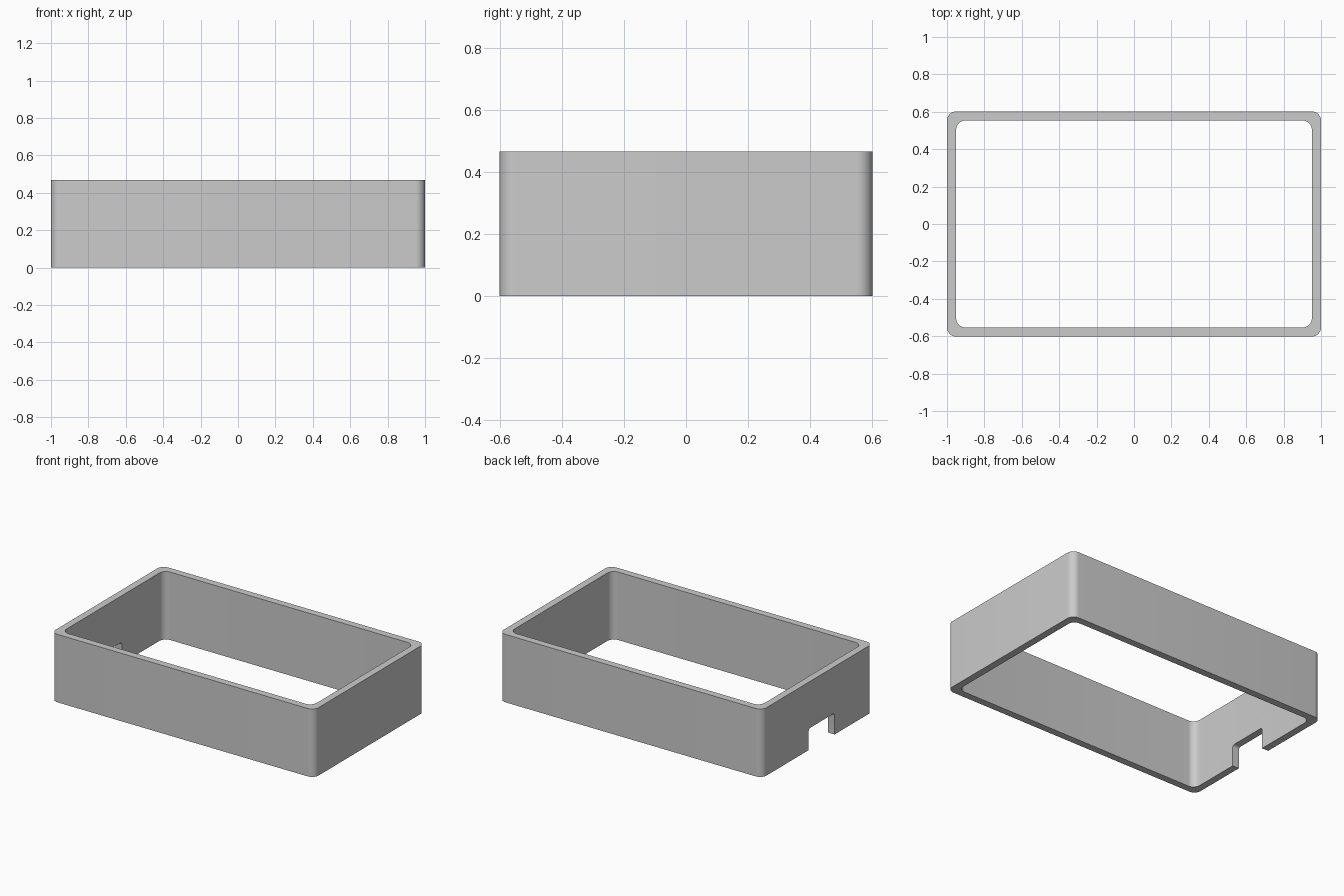
import bpy
import bmesh
from math import cos, sin, radians
from mathutils import Matrix, Vector

cube = bpy.data.objects.get("Cube")
if cube:
    bpy.data.objects.remove(cube, do_unlink=True)

HALF_X, HALF_Y, HEIGHT = 1.0, 0.602, 0.467
WALL, RADIUS = 0.049, 0.05

grey = bpy.data.materials.new("light grey")
grey.use_nodes = True
grey.diffuse_color = (0.6, 0.6, 0.6, 1)
grey.node_tree.nodes["Principled BSDF"].inputs["Base Color"].default_value = grey.diffuse_color


def rounded_rect(half_w, half_h, radius, steps=12):
    """Outline points of a rounded rectangle, counter-clockwise."""
    points = []
    for quarter, (sx, sy) in enumerate(((1, 1), (-1, 1), (-1, -1), (1, -1))):
        for i in range(steps + 1):
            a = radians(90 * (quarter + i / steps))
            points.append((sx * (half_w - radius) + radius * cos(a),
                           sy * (half_h - radius) + radius * sin(a)))
    return points


def make_object(name, bm):
    bmesh.ops.recalc_face_normals(bm, faces=bm.faces)
    mesh = bpy.data.meshes.new(name)
    bm.to_mesh(mesh)
    bm.free()
    mesh.materials.append(grey)
    obj = bpy.data.objects.new(name, mesh)
    bpy.context.collection.objects.link(obj)
    return obj


# Open frame: outer and inner outlines at both heights, joined by quads
bm = bmesh.new()
outer = rounded_rect(HALF_X, HALF_Y, RADIUS)
inner = rounded_rect(HALF_X - WALL, HALF_Y - WALL, RADIUS)
loops = [[bm.verts.new((x, y, z)) for x, y in outline]
         for outline, z in ((outer, 0), (outer, HEIGHT), (inner, HEIGHT), (inner, 0))]
count = len(outer)
for k, loop in enumerate(loops):
    following = loops[(k + 1) % 4]
    for i in range(count):
        j = (i + 1) % count
        bm.faces.new((loop[i], loop[j], following[j], following[i]))
frame = make_object("frame", bm)

# Cable notch in the bottom of the -x wall, with softened top corners
NOTCH_Y, NOTCH_HALF, NOTCH_TOP = -0.045, 0.141, 0.147
bm = bmesh.new()
profile = rounded_rect(NOTCH_HALF, NOTCH_TOP, 0.018, 6)
face = bm.faces.new([bm.verts.new((-1.1, NOTCH_Y + y, z)) for y, z in profile])
result = bmesh.ops.extrude_face_region(bm, geom=[face])
moved = [v for v in result["geom"] if isinstance(v, bmesh.types.BMVert)]
bmesh.ops.translate(bm, verts=moved, vec=(0.3, 0, 0))
cutter = make_object("notch_cutter", bm)
cutter.hide_render = True

bpy.context.view_layer.objects.active = frame
frame.select_set(True)
cut = frame.modifiers.new("cable_notch", 'BOOLEAN')
cut.operation = 'DIFFERENCE'
cut.solver = 'EXACT'
cut.object = cutter
bpy.ops.object.modifier_apply(modifier=cut.name)
bpy.data.objects.remove(cutter, do_unlink=True)

# Smooth corners, crisp rims
bpy.ops.object.shade_smooth_by_angle(angle=radians(30))
